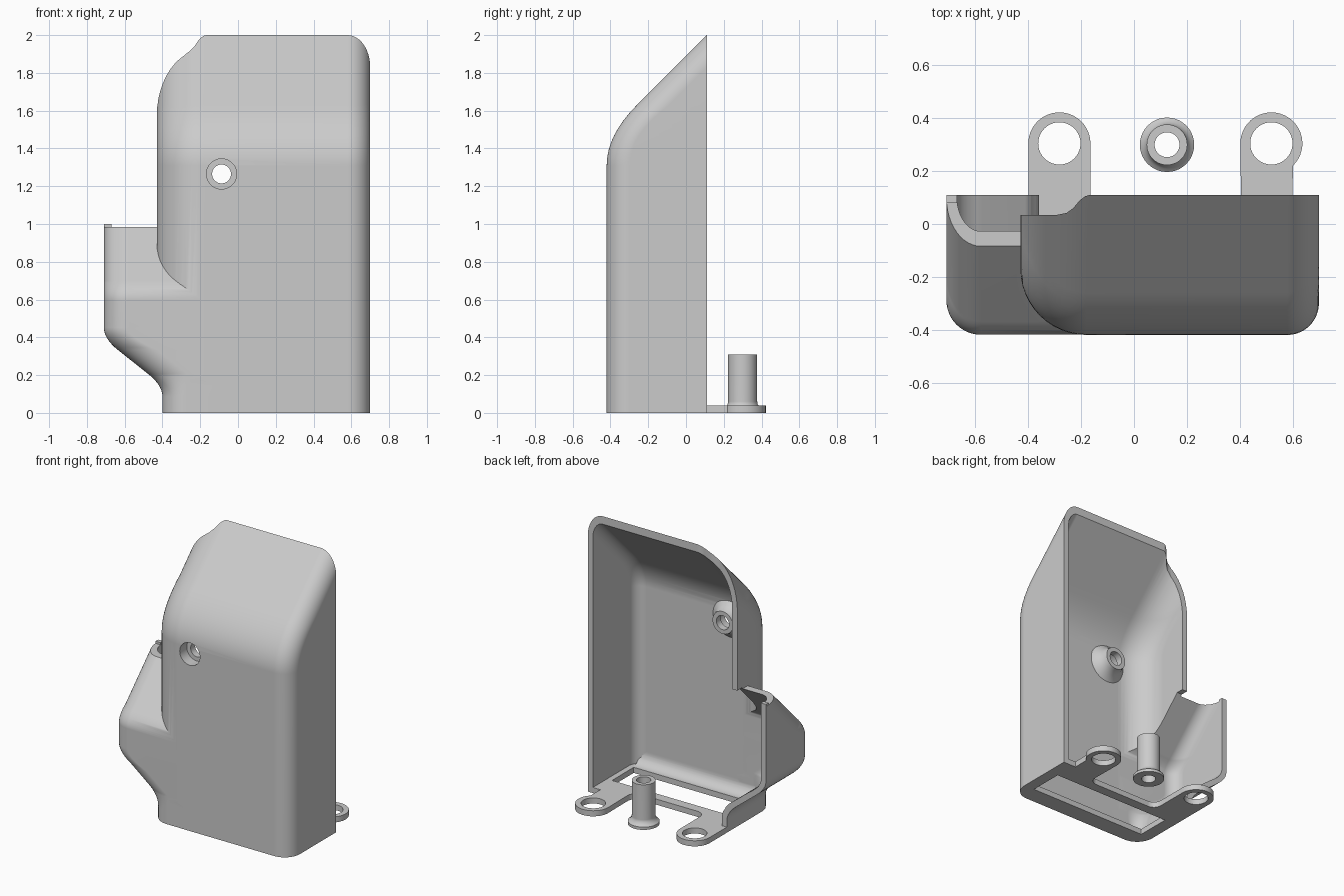
import bpy
import bmesh
from math import sin, cos, pi, radians, sqrt

WALL = 0.04
BACK = 0.11

cube = bpy.data.objects.get("Cube")
if cube:
    bpy.data.objects.remove(cube, do_unlink=True)

grey = bpy.data.materials.new("plastic_grey")
grey.use_nodes = True
grey.diffuse_color = (0.6, 0.6, 0.6, 1)
grey.node_tree.nodes["Principled BSDF"].inputs["Base Color"].default_value = (0.6, 0.6, 0.6, 1)


def make(name, bm):
    bmesh.ops.recalc_face_normals(bm, faces=bm.faces)
    mesh = bpy.data.meshes.new(name)
    bm.to_mesh(mesh)
    bm.free()
    mesh.materials.append(grey)
    obj = bpy.data.objects.new(name, mesh)
    bpy.context.collection.objects.link(obj)
    return obj


def skin(name, rings, tube=False):
    """Joins closed rings of points; caps the ends, or closes into a tube."""
    bm = bmesh.new()
    rows = [[bm.verts.new(p) for p in ring] for ring in rings]
    n = len(rows[0])
    pairs = list(zip(rows, rows[1:]))
    if tube:
        pairs.append((rows[-1], rows[0]))
    else:
        bm.faces.new(rows[0])
        bm.faces.new(rows[-1])
    for a, b in pairs:
        for j in range(n):
            k = (j + 1) % n
            bm.faces.new((a[j], a[k], b[k], b[j]))
    return make(name, bm)


def arc(cx, cy, rx, ry, start, end, steps=12):
    angles = [radians(start + (end - start) * i / steps) for i in range(steps + 1)]
    return [(cx + rx * cos(a), cy + ry * sin(a)) for a in angles]


def prism(name, pts, lo, hi, axis="z"):
    place = (lambda p, h: (p[0], p[1], h)) if axis == "z" else (lambda p, h: (h, p[0], p[1]))
    return skin(name, [[place(p, h) for p in pts] for h in (lo, hi)])


def box(name, x0, x1, y0, y1, z0, z1):
    return prism(name, [(x0, y0), (x1, y0), (x1, y1), (x0, y1)], z0, z1)


def lathe(name, profile, u, v, axis="z", tube=False, sides=40):
    rings = []
    for r, h in profile:
        ring = arc(u, v, r, r, 0, 360, sides)[:-1]
        rings.append([(a, b, h) if axis == "z" else (a, h, b) for a, b in ring])
    return skin(name, rings, tube)


def combine(target, other, operation):
    mod = target.modifiers.new("combine", "BOOLEAN")
    mod.operation = operation
    mod.solver = "EXACT"
    mod.object = other
    bpy.context.view_layer.objects.active = target
    bpy.ops.object.modifier_apply(modifier=mod.name)
    bpy.data.objects.remove(other, do_unlink=True)


# Outline rules by height
def ramp(z, bend, w):
    if z < bend - w:
        return 0
    return (z - bend + w) ** 2 / (4 * w) if z < bend + w else z - bend


def main_front(z):
    return -0.42 + ramp(z, 1.47, 0.16)


def bump_front(z):
    return -0.419 + ramp(z, 0.65, 0.05)


def bump_left(z):
    return -0.40 - 1.26 * (ramp(z, 0.146, 0.06) - ramp(z, 0.392, 0.06))


def main_left(z):
    return max(bump_left(z), -0.43)


def stretch(f, z):
    return sqrt(1 + ((f(z + 0.001) - f(z - 0.001)) / 0.002) ** 2)


def bend(z, w):
    return [z - w + 2 * w * i / 8 for i in range(9)]


def loft(name, levels, left, front, right, r_left, r_right, inset, back):
    rings = []
    for z in levels:
        sx, sy = stretch(left, z), stretch(front, z)
        xl, xr = left(z) + inset * sx, right - inset
        y = front(z) + inset * sy
        a, b = r_left - inset, r_right - inset
        ring = [(xl, back)]
        ring += arc(xl + a * sx, y + a * sy, a * sx, a * sy, 180, 270)
        ring += arc(xr - b, y + b * sy, b, b * sy, 270, 360)
        ring.append((xr, back))
        rings.append([(p[0], p[1], z) for p in ring])
    return skin(name, rings)


main_bends = bend(0.146, 0.06) + bend(1.47, 0.16)
bump_bends = bend(0.146, 0.06) + bend(0.392, 0.06) + bend(0.65, 0.05)

# Outer shell: tall cover plus side bulge
body = loft("cover_shell", [-0.2] + main_bends + [2.2], main_left, main_front,
            0.70, 0.25, 0.12, 0, 0.8)
bulge = loft("bulge", [-0.25] + bump_bends + [0.985], bump_left, bump_front,
             0.1, 0.13, 0.06, 0, 0.75)
combine(body, bulge, "UNION")

# Hollow interior, open at the back and above the bulge
hollow = loft("hollow", [WALL] + main_bends + [2.3], main_left, main_front,
              0.70, 0.25, 0.12, WALL, 0.9)
side_hollow = loft("side_hollow", [WALL + 0.001] + bump_bends + [0.995], bump_left, bump_front,
                   0.1, 0.13, 0.06, WALL, 0.95)
combine(body, hollow, "DIFFERENCE")
combine(body, side_hollow, "DIFFERENCE")
combine(body, box("back_cut", -2, 2, BACK, 2, -1, 3), "DIFFERENCE")
combine(body, box("base_cut", -2, 2, -2, 2, -1, 0), "DIFFERENCE")

# Recessed rear edge of the upper left wall
step = [(-1, 0.035), (-0.29, 0.035), (-0.255, 0.042), (-0.23, 0.06),
        (-0.205, 0.09), (-0.185, 0.105), (-0.16, 0.112), (-0.16, 1), (-1, 1)]
combine(body, prism("edge_cut", step, 0.986, 3), "DIFFERENCE")

# Fillet between front wall and floor
fillet = [(-0.39, 0.03), (-0.30, 0.03)] + arc(-0.30, 0.12, 0.08, 0.08, 270, 180, 8) + [(-0.39, 0.12)]
combine(body, prism("floor_fillet", fillet, -0.33, 0.63, "x"), "UNION")

# Floor slot and notch between the tabs
combine(body, box("slot", -0.31, 0.62, -0.295, -0.05, -0.1, 0.2), "DIFFERENCE")
notch = [(-0.165, 0.3)] + arc(-0.105, 0.08, 0.06, 0.06, 180, 270, 6)
notch += arc(0.345, 0.08, 0.06, 0.06, 270, 360, 6) + [(0.405, 0.3)]
combine(body, prism("notch", notch, -0.1, 0.06), "DIFFERENCE")

# Screw boss with counterbored hole
SX, SZ = -0.087, 1.265
boss = [(0.16, -0.395), (0.125, -0.37), (0.1, -0.345), (0.085, -0.315), (0.08, -0.29)]
combine(body, lathe("screw_boss", boss, SX, SZ, "y"), "UNION")
combine(body, lathe("counterbore", [(0.08, -0.6), (0.08, -0.34)], SX, SZ, "y"), "DIFFERENCE")
combine(body, lathe("screw_hole", [(0.05, -0.6), (0.05, -0.2)], SX, SZ, "y"), "DIFFERENCE")

# Small tip at the rear of the bulge rim
tip = box("rim_tip", -0.709, -0.67, 0.08, BACK, 0.95, 1.0)

# Mounting tabs with round holes
parts = [body, tip]
for name, cx, x0, x1, start in (("mounting_tab_right", -0.2825, -0.40, -0.165, 0),
                                ("mounting_tab_left", 0.52, 0.405, 0.60, -46)):
    outline = [(x0, BACK), (x1, BACK)] + arc(cx, 0.305, 0.1175, 0.1175, start, 180, 28)
    tab = prism(name, outline, 0, WALL)
    combine(tab, lathe("tab_hole", [(0.08, -0.1), (0.08, 0.1)], cx, 0.305), "DIFFERENCE")
    parts.append(tab)

# Separate hollow spacer post with flared foot
post = [(0.047, 0), (0.103, 0), (0.103, 0.02), (0.09, 0.03), (0.08, 0.045),
        (0.077, 0.06), (0.077, 0.31), (0.047, 0.31)]
parts.append(lathe("spacer_post", post, 0.125, 0.30, tube=True))

# Smooth rounded surfaces, crisp edges
bpy.ops.object.select_all(action="DESELECT")
for obj in parts:
    obj.select_set(True)
    bpy.context.view_layer.objects.active = obj
bpy.ops.object.shade_smooth_by_angle(angle=radians(30))
for obj in parts:
    mod = obj.modifiers.new("weighted_normals", "WEIGHTED_NORMAL")
    mod.keep_sharp = True
